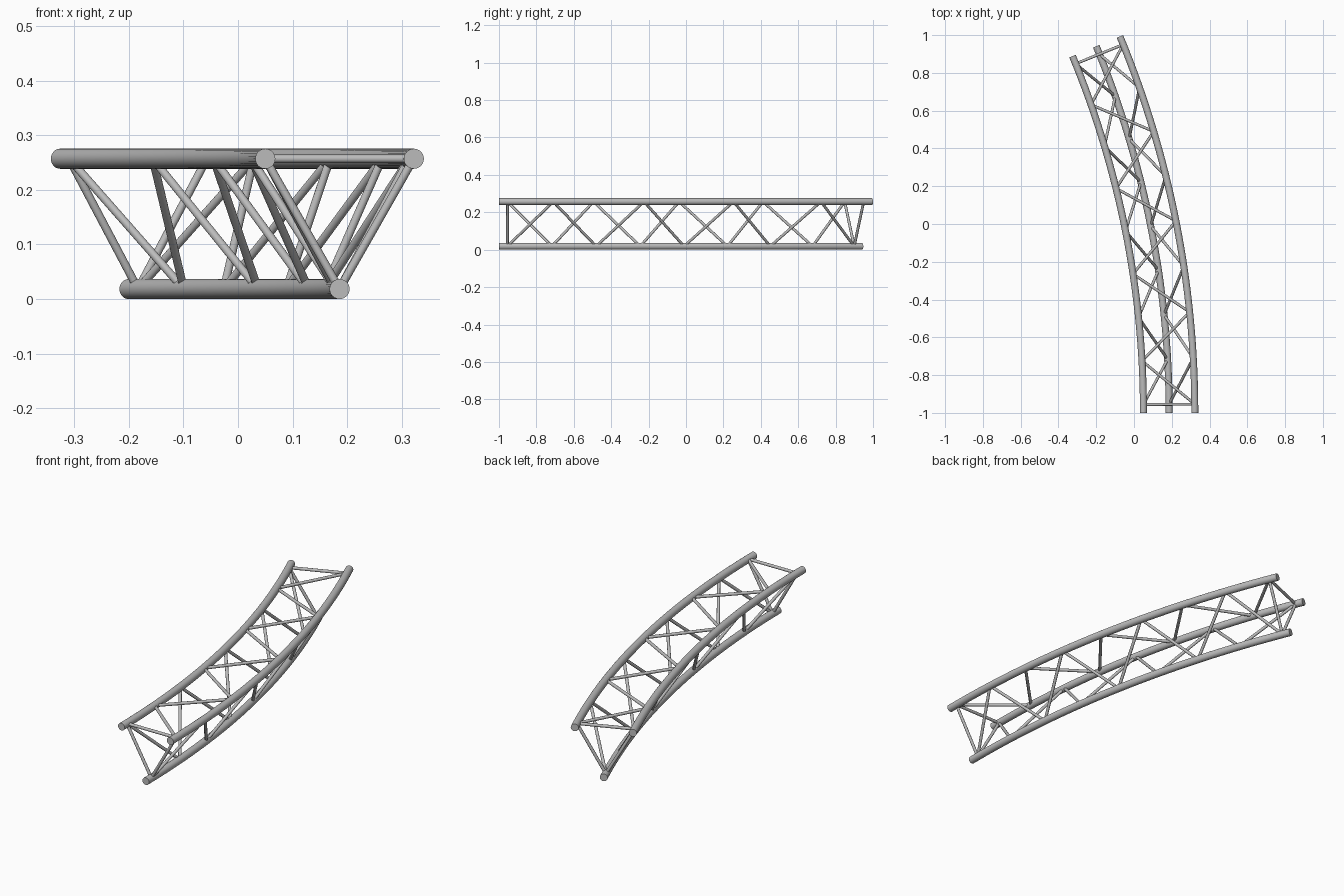
import bpy
import bmesh
from math import sin, cos, pi, radians
from mathutils import Vector, Matrix

cube = bpy.data.objects.get("Cube")
if cube:
    bpy.data.objects.remove(cube, do_unlink=True)

# Arc and section dimensions
SWEEP = radians(22.5)
CENTRE_X = -4.886
CHORD_R = 0.0184
BRACE_R = 0.0075
END_GAP = 0.0089          # angle between chord end and end frame
PANELS = 8
CHORDS = {                # bend radius, height
    "inner": (4.936, 0.257),
    "outer": (5.208, 0.257),
    "bottom": (5.072, CHORD_R),
}

metal = bpy.data.materials.new("brushed grey metal")
metal.use_nodes = True
grey = (0.5, 0.5, 0.5, 1)
metal.diffuse_color = grey
metal.node_tree.nodes["Principled BSDF"].inputs["Base Color"].default_value = grey


def on_arc(radius, z, angle):
    return Vector((CENTRE_X + radius * cos(angle), -1 + radius * sin(angle), z))


def finish(bm, name):
    bmesh.ops.recalc_face_normals(bm, faces=bm.faces)
    mesh = bpy.data.meshes.new(name)
    bm.to_mesh(mesh)
    bm.free()
    mesh.materials.append(metal)
    obj = bpy.data.objects.new(name, mesh)
    bpy.context.collection.objects.link(obj)
    bpy.ops.object.select_all(action='DESELECT')
    obj.select_set(True)
    bpy.context.view_layer.objects.active = obj
    bpy.ops.object.shade_smooth_by_angle(angle=radians(40))


def make_chord(name, radius, z, steps=32, sides=24):
    """Round tube swept along the bend, capped at both ends."""
    bm = bmesh.new()
    rings = []
    for i in range(steps + 1):
        angle = SWEEP * i / steps
        ring = []
        for k in range(sides):
            a = 2 * pi * k / sides
            ring.append(bm.verts.new(on_arc(radius + CHORD_R * cos(a),
                                            z + CHORD_R * sin(a), angle)))
        rings.append(ring)
    for a, b in zip(rings, rings[1:]):
        for k in range(sides):
            n = (k + 1) % sides
            bm.faces.new((a[k], a[n], b[n], b[k]))
    bm.faces.new(rings[0])
    bm.faces.new(rings[-1])
    finish(bm, name)


def add_bar(bm, a, b):
    """Straight round bar between two points."""
    turn = (b - a).to_track_quat('Z', 'Y').to_matrix().to_4x4()
    bmesh.ops.create_cone(bm, cap_ends=True, segments=16, radius1=BRACE_R,
                          radius2=BRACE_R, depth=(b - a).length,
                          matrix=Matrix.Translation((a + b) / 2) @ turn)


def node(chord, i):
    angle = END_GAP + (SWEEP - 2 * END_GAP) * i / PANELS
    return on_arc(*CHORDS[chord], angle)


# Main chords
for chord, (radius, z) in CHORDS.items():
    make_chord(chord + "_chord", radius, z)

# Each face: zigzag bracing starting on the first chord
FACES = {
    "top": ("outer", "inner"),
    "inner_side": ("inner", "bottom"),
    "outer_side": ("bottom", "outer"),
}
for face, pair in FACES.items():
    bm = bmesh.new()
    for i in range(PANELS):
        add_bar(bm, node(pair[i % 2], i), node(pair[(i + 1) % 2], i + 1))
    finish(bm, face + "_bracing")

# Triangular end frames
for name, i in (("front_end_frame", 0), ("back_end_frame", PANELS)):
    bm = bmesh.new()
    for a, b in FACES.values():
        add_bar(bm, node(a, i), node(b, i))
    finish(bm, name)
